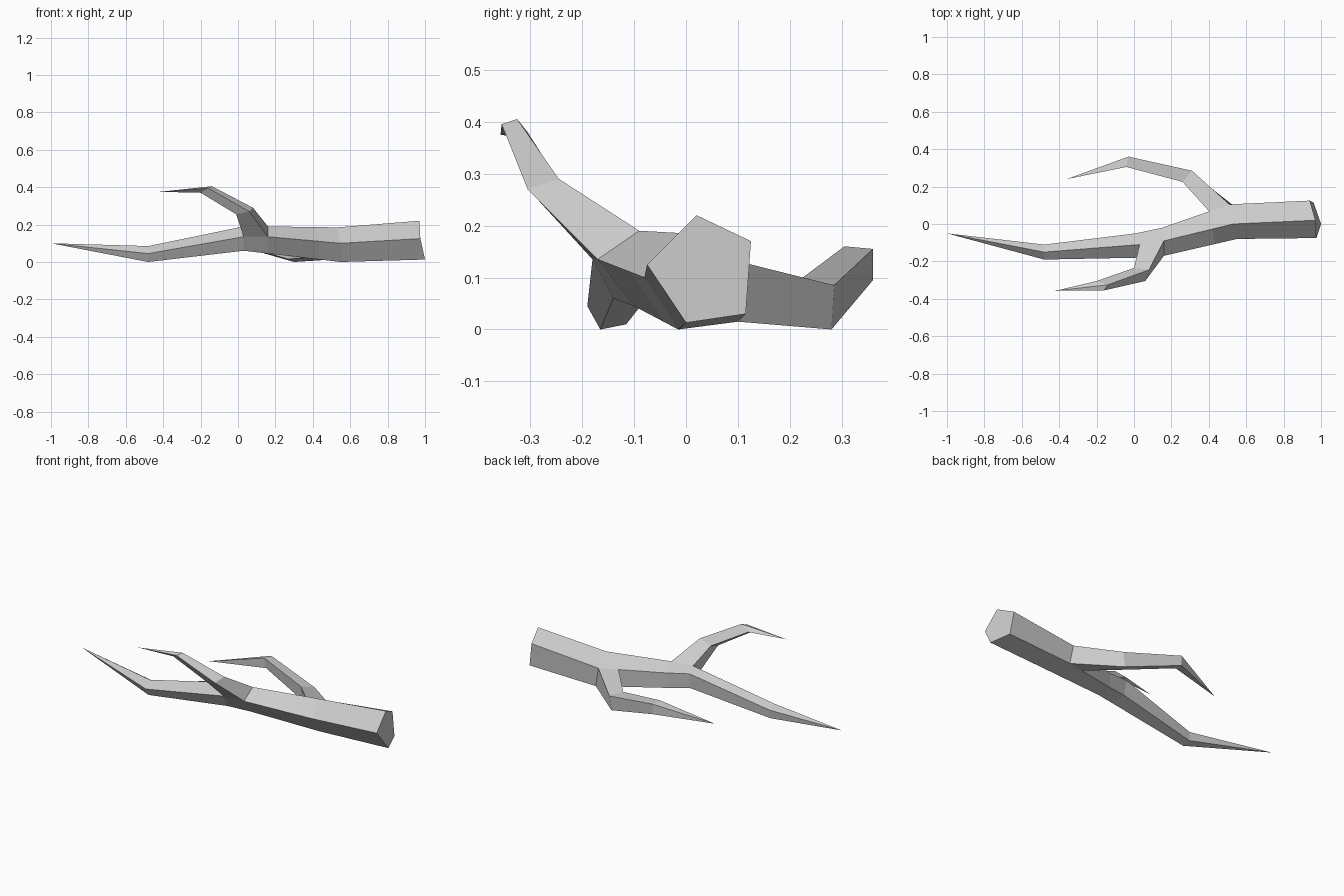
import bpy
import bmesh
from mathutils import Vector

cube = bpy.data.objects.get("Cube")
if cube:
    bpy.data.objects.remove(cube)

bark = bpy.data.materials.new("grey bark")
bark.use_nodes = True
bark.diffuse_color = (0.6, 0.6, 0.6, 1)
bark.node_tree.nodes["Principled BSDF"].inputs["Base Color"].default_value = bark.diffuse_color

mesh = bmesh.new()


def make_ring(points):
    return [mesh.verts.new(point) for point in points]


def bridge(first, second, open_side=None):
    """Join two rings with side faces, leaving one side open for a twig."""
    count = len(first)
    for side in range(count):
        if side != open_side:
            following = (side + 1) % count
            mesh.faces.new((first[side], first[following], second[following], second[side]))


def close_to_tip(ring, point):
    tip = mesh.verts.new(point)
    for side, vert in enumerate(ring):
        mesh.faces.new((vert, ring[(side + 1) % len(ring)], tip))


def grow_twig(root, sections, tip):
    for section in sections:
        ring = make_ring(section)
        bridge(root, ring)
        root = ring
    close_to_tip(root, tip)


# Trunk cross-sections: ridge, upper back, lower back, underside, front
RIDGE, UPPER_BACK, LOWER_BACK, UNDERSIDE, FRONT = range(5)
cut_end = make_ring([(.97, .02, .22), (.94, .125, .17), (.96, .115, .03),
                     (1, 0, .013), (.975, -.075, .125)])
thick = make_ring([(.53, 0, .185), (.51, .105, .13), (.53, .1, .015),
                   (.55, -.015, 0), (.55, -.08, .1)])
fork = make_ring([(.16, -.09, .19), (.15, -.02, .15), (.15, -.02, .06),
                  (.16, -.1, .045), (.16, -.17, .135)])
narrow = make_ring([(.03, -.11, .19), (.01, -.05, .17), (.02, -.06, .08),
                    (.03, -.14, .06), (.03, -.18, .135)])
bend = make_ring([(-.48, -.15, .085), (-.48, -.11, .06), (-.48, -.115, .01),
                  (-.48, -.165, 0), (-.48, -.19, .045)])
middle = make_ring([a.co.lerp(b.co, .3) for a, b in zip(thick, fork)])

# Trunk skin with openings where the twigs leave it
mesh.faces.new(cut_end)
bridge(cut_end, thick)
bridge(thick, middle, open_side=UPPER_BACK)
bridge(middle, fork)
bridge(fork, narrow, open_side=FRONT)
bridge(narrow, bend)
close_to_tip(bend, (-1, -.05, .1))

# Front twig rises and hooks toward the trunk's tip
grow_twig([fork[RIDGE], fork[FRONT], narrow[FRONT], narrow[RIDGE]],
          [[(.08, -.245, .29), (.06, -.305, .27), (-.01, -.29, .255), (0, -.235, .27)],
           [(-.14, -.325, .405), (-.16, -.355, .395), (-.2, -.33, .37), (-.2, -.305, .38)]],
          (-.42, -.357, .375))

# Back twig leaves low and curls the same way
grow_twig([thick[UPPER_BACK], thick[LOWER_BACK], middle[LOWER_BACK], middle[UPPER_BACK]],
          [[(.31, .285, .085), (.3, .28, 0), (.27, .23, .015), (.26, .225, .1)],
           [(-.03, .36, .155), (-.03, .36, .095), (-.03, .31, .1), (-.04, .305, .16)]],
          (-.36, .24, .08))

bmesh.ops.recalc_face_normals(mesh, faces=mesh.faces[:])
data = bpy.data.meshes.new("forked_branch")
mesh.to_mesh(data)
mesh.free()
data.materials.append(bark)
branch = bpy.data.objects.new("forked_branch", data)
bpy.context.collection.objects.link(branch)
